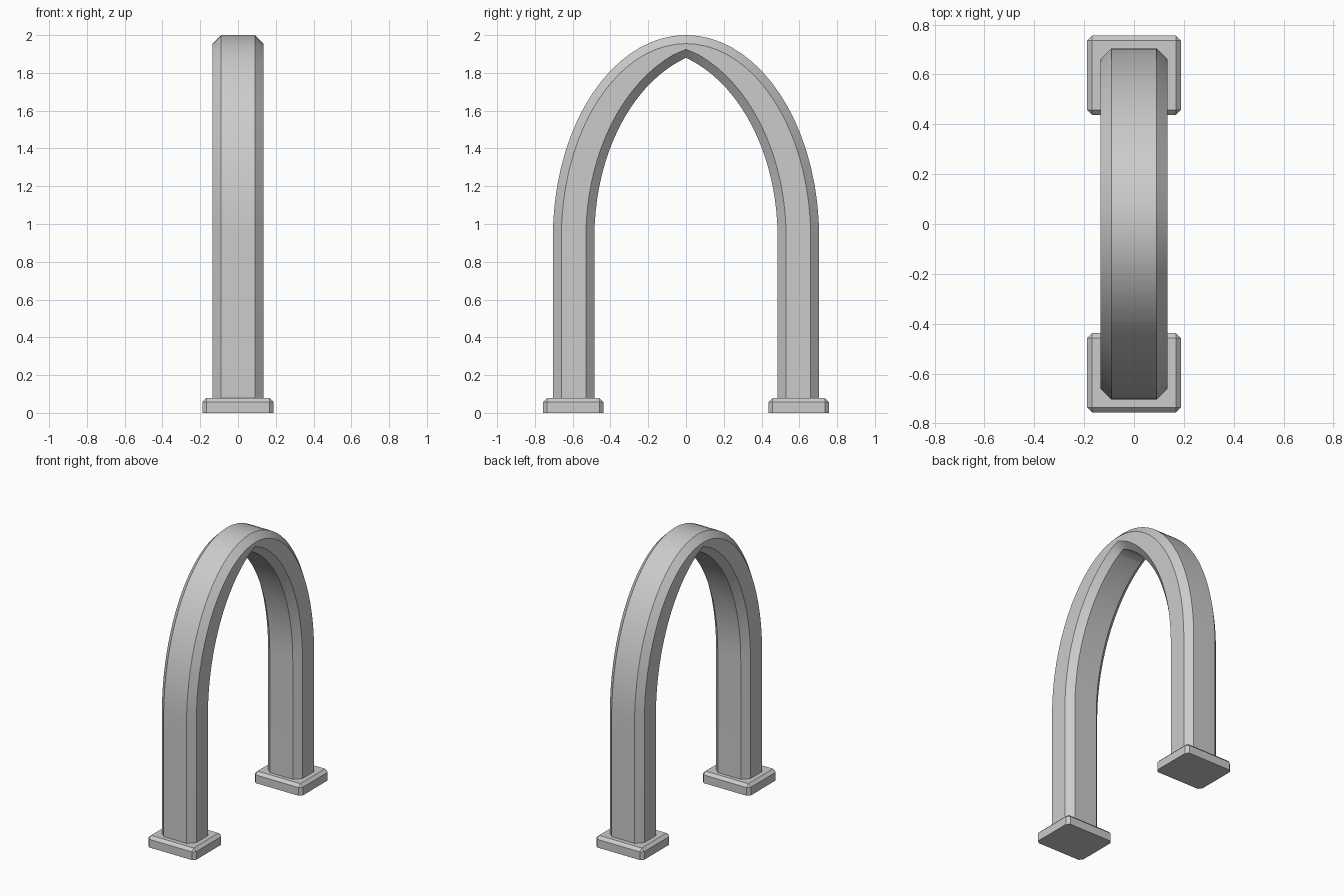
import bpy, bmesh
from math import sin, cos, pi, asin
from mathutils import Vector

if "Cube" in bpy.data.objects:
    bpy.data.objects.remove(bpy.data.objects["Cube"])

HALF_X, CH = 0.135, 0.045      # half depth and chamfer of the arch
SPRING, STEPS = 0.93, 18       # height where the curve starts


def finish(name, bm):
    bmesh.ops.recalc_face_normals(bm, faces=bm.faces)
    mesh = bpy.data.meshes.new(name)
    bm.to_mesh(mesh)
    bm.free()
    obj = bpy.data.objects.new(name, mesh)
    bpy.context.collection.objects.link(obj)
    mirror = obj.modifiers.new("mirror", 'MIRROR')
    mirror.use_axis = (False, True, False)
    mirror.use_clip = True
    return obj


def curve_point(a, b, shift, t):
    """Point and outward normal on an ellipse, as (y, z)."""
    p = Vector((a * cos(t) - shift, SPRING + b * sin(t)))
    return p, Vector((cos(t) / a, sin(t) / b)).normalized()


def section(bm, outer, n_out, inner, n_in):
    """Eight-sided chamfered cross-section."""
    o2, i2 = outer - n_out * CH, inner + n_in * CH
    w, c = HALF_X, HALF_X - CH
    pts = [(c, outer), (w, o2), (w, i2), (c, inner),
           (-c, inner), (-w, i2), (-w, o2), (-c, outer)]
    return [bm.verts.new((x, p.x, p.y)) for x, p in pts]


# Pointed arch: straight leg, then the curve up to the apex
bm = bmesh.new()
side, up = Vector((1, 0)), Vector((0, 1))
rings = [section(bm, Vector((0.705, 0.05)), side, Vector((0.485, 0.05)), side)]
for k in range(STEPS):
    f = k / STEPS
    rings.append(section(bm, *curve_point(0.705, 1.07, 0, f * pi / 2),
                         *curve_point(0.705, 1.0, 0.22, f * asin(0.95))))
rings.append(section(bm, Vector((0, 2.0)), up, Vector((0, 1.88)), up))
for a, b in zip(rings, rings[1:]):
    for i in range(8):
        j = (i + 1) % 8
        bm.faces.new((a[i], a[j], b[j], b[i]))
bm.faces.new(rings[0])
arch = finish("pointed_arch", bm)
bpy.context.view_layer.objects.active = arch
arch.select_set(True)
bpy.ops.object.shade_smooth_by_angle(angle=pi / 6)

# Foot plates, bevelled everywhere except around the bottom
bm = bmesh.new()
bmesh.ops.create_cube(bm, size=1)
for v in bm.verts:
    v.co = Vector((v.co.x * 0.376, 0.597 + v.co.y * 0.318, (v.co.z + 0.5) * 0.078))
edges = [e for e in bm.edges if max(v.co.z for v in e.verts) > 0.01]
bmesh.ops.bevel(bm, geom=edges, offset=0.02, segments=1, affect='EDGES')
finish("foot_plates", bm)
